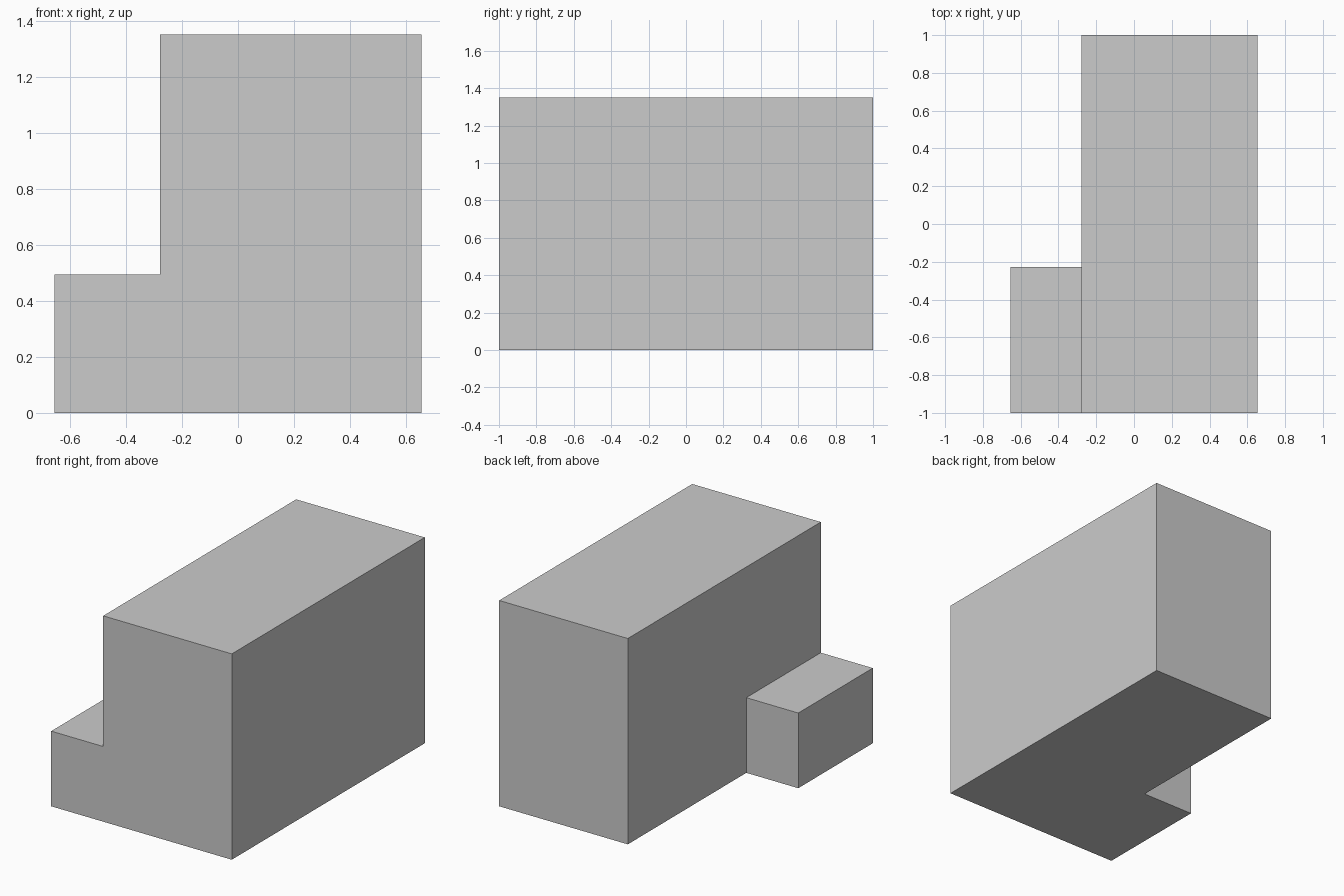
import bpy, bmesh

if "Cube" in bpy.data.objects:
    bpy.data.objects.remove(bpy.data.objects["Cube"])

# Key positions: left end, step wall, right end; front, step back, back; step and main heights
L, S, R = -0.655, -0.278, 0.655
F, M, B = -1.0, -0.228, 1.0
LOW, TOP = 0.493, 1.35

bm = bmesh.new()


def face(*points):
    bm.faces.new([bm.verts.new(p) for p in points])


# L-shaped floor and L-shaped front
face((L, F, 0), (L, M, 0), (S, M, 0), (S, B, 0), (R, B, 0), (R, F, 0))
face((L, F, 0), (R, F, 0), (R, F, TOP), (S, F, TOP), (S, F, LOW), (L, F, LOW))

# Main block: top, right and back
face((S, F, TOP), (R, F, TOP), (R, B, TOP), (S, B, TOP))
face((R, F, 0), (R, B, 0), (R, B, TOP), (R, F, TOP))
face((R, B, 0), (S, B, 0), (S, B, TOP), (R, B, TOP))

# Main block: left wall around the step
face((S, B, 0), (S, M, 0), (S, M, LOW), (S, F, LOW), (S, F, TOP), (S, B, TOP))

# Low step: top, left end and back
face((L, F, LOW), (S, F, LOW), (S, M, LOW), (L, M, LOW))
face((L, M, 0), (L, F, 0), (L, F, LOW), (L, M, LOW))
face((S, M, 0), (L, M, 0), (L, M, LOW), (S, M, LOW))

bmesh.ops.remove_doubles(bm, verts=bm.verts, dist=1e-4)
bmesh.ops.recalc_face_normals(bm, faces=bm.faces)

mesh = bpy.data.meshes.new("stepped_block")
bm.to_mesh(mesh)
bm.free()
bpy.context.collection.objects.link(bpy.data.objects.new("stepped_block", mesh))
